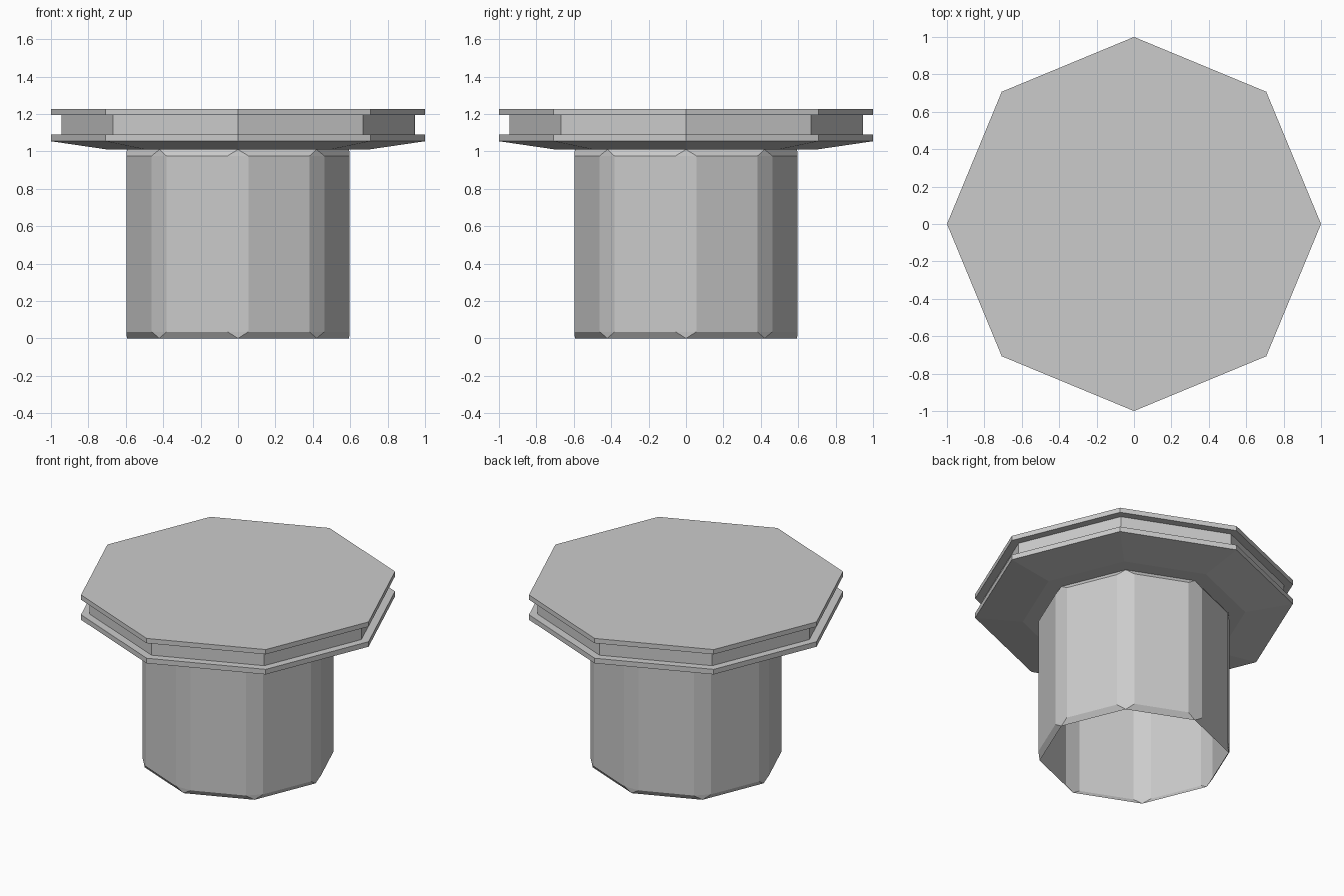
import bpy, bmesh
from math import cos, sin, pi

if "Cube" in bpy.data.objects:
    bpy.data.objects.remove(bpy.data.objects["Cube"])

def octagon(bm, r, z):
    return [bm.verts.new((r * cos(i * pi / 4), r * sin(i * pi / 4), z)) for i in range(8)]

def bevelled_octagon(bm, r, d, z):
    # each corner is cut into two points, d along its neighbouring sides
    o = [(r * cos(i * pi / 4), r * sin(i * pi / 4)) for i in range(8)]
    t = d / (2 * r * sin(pi / 8))
    ring = []
    for i in range(8):
        for n in (o[i - 1], o[(i + 1) % 8]):
            ring.append(bm.verts.new((o[i][0] + (n[0] - o[i][0]) * t,
                                      o[i][1] + (n[1] - o[i][1]) * t, z)))
    return ring

def bridge(bm, a, b):
    n = len(a)
    for i in range(n):
        j = (i + 1) % n
        bm.faces.new((a[i], a[j], b[j], b[i]))

def finish(bm, name):
    me = bpy.data.meshes.new(name)
    bm.to_mesh(me)
    bm.free()
    ob = bpy.data.objects.new(name, me)
    bpy.context.collection.objects.link(ob)
    return ob

# Cap: octagonal slab with a groove round its edge and a sloped underside
bm = bmesh.new()
profile = [(0.7, 1.01), (1, 1.054), (1, 1.089), (0.945, 1.089),
           (0.945, 1.193), (1, 1.193), (1, 1.226)]
rings = [octagon(bm, r, z) for r, z in profile]
for a, b in zip(rings, rings[1:]):
    bridge(bm, a, b)
bm.faces.new(rings[0][::-1])
bm.faces.new(rings[-1])
finish(bm, "cap")

# Stem: open octagonal sleeve with bevelled corners and chamfered ends
bm = bmesh.new()
foot = octagon(bm, 0.594, 0)
low = bevelled_octagon(bm, 0.62, 0.06, 0.035)
high = bevelled_octagon(bm, 0.62, 0.06, 0.976)
head = octagon(bm, 0.594, 1.01)
bridge(bm, low, high)
for end, wall, flip in ((foot, low, False), (head, high, True)):
    for i in range(8):
        j = (i + 1) % 8
        corner = (end[i], wall[2 * i + 1], wall[2 * i])
        side = (end[i], end[j], wall[2 * j], wall[2 * i + 1])
        for f in (corner, side):
            bm.faces.new(f[::-1] if flip else f)
bmesh.ops.recalc_face_normals(bm, faces=bm.faces)
if sum(f.normal.dot(f.calc_center_median().xy.to_3d()) for f in bm.faces) < 0:
    bmesh.ops.reverse_faces(bm, faces=bm.faces)
finish(bm, "stem")
